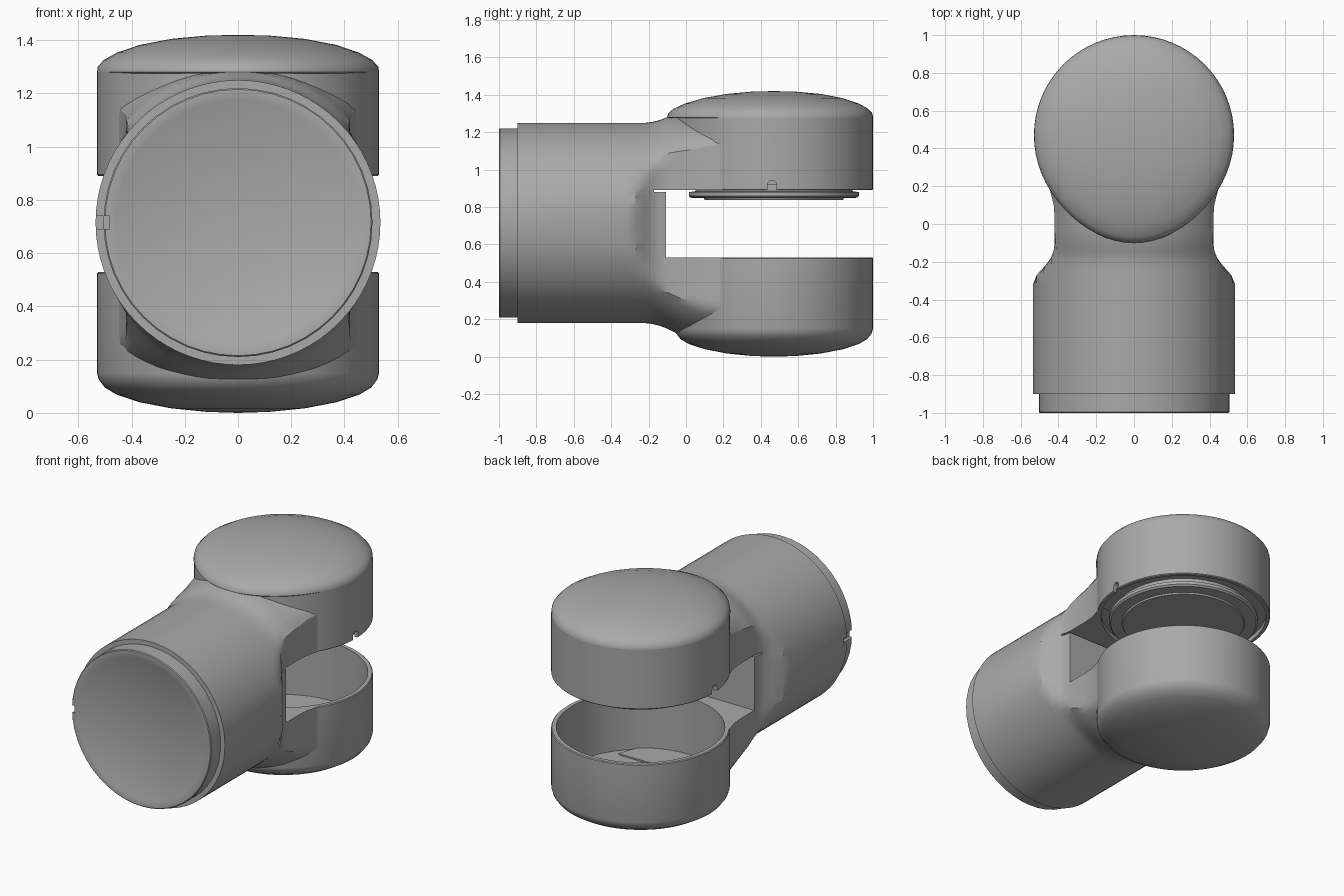
import bpy, bmesh, math
from mathutils import Matrix, Vector

if "Cube" in bpy.data.objects:
    bpy.data.objects.remove(bpy.data.objects["Cube"])

mat = bpy.data.materials.new("mid_grey")
mat.use_nodes = True
GREY = (0.4, 0.4, 0.4, 1)
mat.diffuse_color = GREY
mat.node_tree.nodes["Principled BSDF"].inputs["Base Color"].default_value = GREY

HEAD_Y, HEAD_R = 0.47, 0.53
AXIS_Z, BARREL_R = 0.715, 0.535
GAP_LOW, GAP_HIGH = 0.53, 0.89


def finish(name, bm):
    bmesh.ops.recalc_face_normals(bm, faces=bm.faces)
    mesh = bpy.data.meshes.new(name)
    bm.to_mesh(mesh)
    bm.free()
    obj = bpy.data.objects.new(name, mesh)
    bpy.context.collection.objects.link(obj)
    mesh.materials.append(mat)
    return obj


def activate(obj):
    bpy.ops.object.select_all(action='DESELECT')
    obj.select_set(True)
    bpy.context.view_layer.objects.active = obj


def smooth(obj, angle=30):
    activate(obj)
    bpy.ops.object.shade_smooth_by_angle(angle=math.radians(angle))


def skin(rings):
    """Closed loft through equal-length rings of points."""
    bm = bmesh.new()
    loops = [[bm.verts.new(p) for p in ring] for ring in rings]
    n = len(loops[0])
    for a, b in zip(loops, loops[1:]):
        for i in range(n):
            j = (i + 1) % n
            bm.faces.new((a[i], a[j], b[j], b[i]))
    bm.faces.new(loops[0])
    bm.faces.new(loops[-1])
    return bm


def lathe(name, profile, matrix, sides=64):
    """Turn (radius, height) points about the local z axis."""
    rings = []
    for r, h in profile:
        r = max(r, 0.002)
        turn = [2 * math.pi * i / sides for i in range(sides)]
        rings.append([matrix @ Vector((r * math.cos(t), r * math.sin(t), h)) for t in turn])
    return finish(name, skin(rings))


def box(lo, hi):
    bm = bmesh.new()
    bmesh.ops.create_cube(bm, size=1)
    for v in bm.verts:
        v.co = [(a + b) / 2 + c * (b - a) for a, b, c in zip(lo, hi, v.co)]
    return finish("cutter", bm)


def cut(obj, cutters):
    for c in cutters:
        c.hide_render = True
        m = obj.modifiers.new("cut", 'BOOLEAN')
        m.operation, m.solver, m.object = 'DIFFERENCE', 'EXACT', c
        activate(obj)
        bpy.ops.object.modifier_apply(modifier=m.name)
        bpy.data.objects.remove(c)


upright = Matrix.Translation((0, HEAD_Y, 0))
along_y = Matrix.Translation((0, 0, AXIS_Z)) @ Matrix.Rotation(math.radians(-90), 4, 'X')


# Barrel and waisted neck: y, half width, top height, bottom depth, squareness
stations = [
    (-0.9, 0.54, 0.535, 0.535, 2), (-0.32, 0.54, 0.535, 0.535, 2),
    (-0.27, 0.515, 0.535, 0.535, 2), (-0.22, 0.47, 0.535, 0.535, 2),
    (-0.18, 0.44, 0.54, 0.54, 2), (-0.14, 0.425, 0.55, 0.55, 2.03),
    (-0.1, 0.42, 0.566, 0.565, 2.1), (-0.04, 0.42, 0.572, 0.595, 2.2),
    (0.03, 0.42, 0.572, 0.615, 2.35), (0.1, 0.425, 0.572, 0.62, 2.6),
    (0.2, 0.45, 0.572, 0.62, 3),
]


def section(y, width, top, bottom, power, n=72):
    ring = []
    for i in range(n):
        t = 2 * math.pi * i / n
        c, s = math.cos(t), math.sin(t)
        x = math.copysign(abs(c) ** (2 / power), c) * BARREL_R
        z = math.copysign(abs(s) ** (2 / power), s) * (top if s > 0 else bottom)
        ring.append((max(-width, min(width, x)), y, AXIS_Z + z))
    return ring


body = finish("barrel_and_neck", skin([section(*s) for s in stations]))
cavity = lathe("cutter", [(0.503, 0.16), (0.503, 0.918)], upright)
cut(body, [
    box((-1, -0.107, GAP_LOW), (1, 1, GAP_HIGH)),
    cavity,
    box((-1, -0.17, GAP_HIGH - 0.01), (1, -0.1, GAP_HIGH)),
    box((-0.6, -0.95, AXIS_Z - 0.025), (-0.505, -0.87, AXIS_Z + 0.025)),
])
smooth(body)

# End flange with a shallow raised plate
flange = lathe("end_flange", [(0, -0.998), (0.458, -0.998), (0.462, -1), (0.5, -1),
                              (0.505, -0.995), (0.505, -0.85), (0, -0.85)], along_y, 48)
cut(flange, [box((-0.6, -1.1, AXIS_Z - 0.025), (-0.482, -0.87, AXIS_Z + 0.025))])
smooth(flange)

# Upper housing: outer shell, recess and stepped coupling plate underneath
head = lathe("upper_housing", [
    (0, 0.838), (0.37, 0.838), (0.375, 0.848), (0.445, 0.85), (0.455, 0.86), (0.455, 0.88),
    (0.42, 0.885), (0.42, 0.92), (0.505, 0.92), (0.505, GAP_HIGH), (0.525, GAP_HIGH),
    (HEAD_R, 0.895), (HEAD_R, 1.28), (0, 1.28)], upright)
for side in (-1, 1):
    lo, hi = sorted((side * 0.5, side * 0.6))
    sideways = Matrix.Translation((0, HEAD_Y - 0.01, 0.917)) @ Matrix.Rotation(math.radians(90), 4, 'Y')
    cut(head, [box((lo, HEAD_Y - 0.035, 0.87), (hi, HEAD_Y + 0.015, 0.917)),
               lathe("cutter", [(0.025, lo), (0.025, hi)], sideways, 16)])
smooth(head)

# Domed lid, drawn out slightly towards the neck
lid = lathe("domed_lid", [
    (0.525, 1.275), (HEAD_R, 1.28), (0.527, 1.3), (0.505, 1.325), (0.455, 1.353),
    (0.37, 1.382), (0.25, 1.405), (0.12, 1.417), (0, 1.42)], upright)
for v in lid.data.vertices:
    forward = max(0, (HEAD_Y - v.co.y) / HEAD_R)
    v.co.y -= 0.04 * forward ** 4
smooth(lid, 40)

# Open lower cup with a rounded base
cup = lathe("lower_cup", [
    (0, 0.15), (0.5, 0.15), (0.5, GAP_LOW), (0.525, GAP_LOW), (HEAD_R, 0.525),
    (HEAD_R, 0.15), (0.523, 0.125), (0.5, 0.095), (0.455, 0.068), (0.37, 0.04),
    (0.25, 0.017), (0.12, 0.004), (0, 0)], upright)
smooth(cup, 40)
